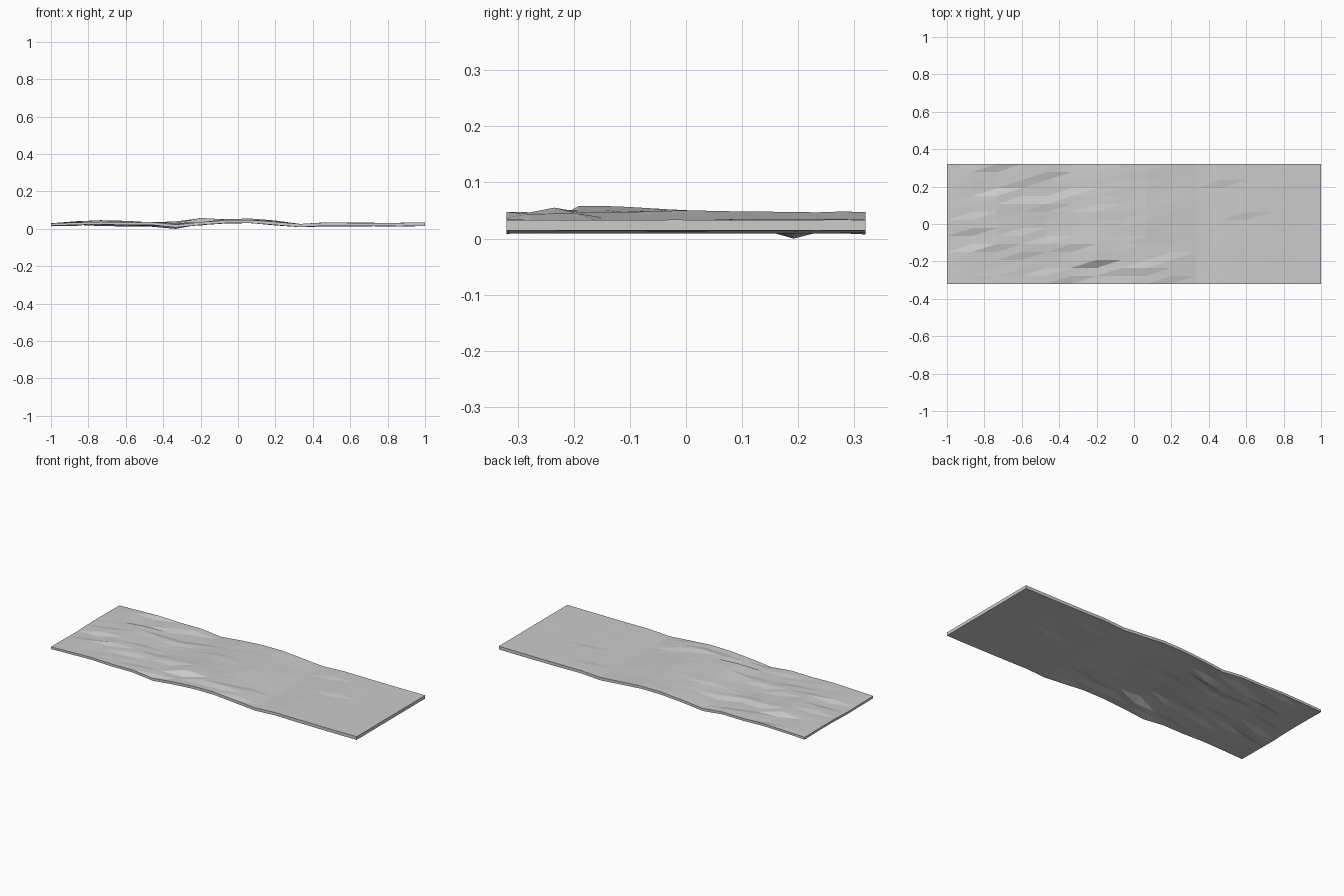
import bpy
import bmesh
import random

cube = bpy.data.objects.get("Cube")
if cube:
    bpy.data.objects.remove(cube, do_unlink=True)

random.seed(4)
N = 15                      # cells along each side
LENGTH, WIDTH = 2.0, 0.64

# Mean height of the upper surface at each station along x
CREST = [0.024, 0.03, 0.034, 0.03, 0.026, 0.026, 0.031, 0.042,
         0.043, 0.033, 0.021, 0.027, 0.027, 0.027, 0.027, 0.028]

# Ridges: (station, row) -> rise or fall across that row
STEPS = {
    (1, 6): 0.011, (4, 13): 0.008, (2, 14): 0.01, (3, 12): 0.007,
    (11, 12): 0.005, (12, 8): 0.005, (2, 4): 0.009, (5, 4): 0.009,
    (3, 3): 0.008, (6, 2): 0.026, (7, 1): 0.008, (8, 1): 0.008,
    (5, 0): 0.01, (9, 0): 0.007, (4, 9): 0.005,
    (2, 11): -0.016, (3, 10): -0.011, (4, 10): -0.01, (6, 9): -0.005,
    (1, 4): -0.009, (4, 5): -0.009, (3, 6): -0.007, (4, 1): -0.007,
    (8, 2): -0.008, (9, 3): -0.006, (5, 11): -0.008, (1, 8): -0.006,
}


def column_heights(i):
    """Running sum of the ridges on one station, levelled from edge to edge."""
    rough = 0.0015 if i < 10 else 0.0003
    heights = [0.0]
    for row in range(N):
        step = STEPS.get((i, row), random.uniform(-rough, rough))
        heights.append(heights[-1] + step)
    drift = heights[-1] / N
    level = [h - drift * j for j, h in enumerate(heights)]
    # ridges ride around the crest height, except the tall one at the middle
    mean = 0 if i == 6 else sum(level) / len(level)
    return [CREST[i] + h - mean for h in level]


bm = bmesh.new()
top, bottom = {}, {}
for i in range(N + 1):
    x = LENGTH * (i / N - 0.5)
    thickness = 0.013 + 0.006 * i / N
    for j, z in enumerate(column_heights(i)):
        y = WIDTH * (j / N - 0.5)
        sag = 0.011 if (i, j) == (5, 12) else 0
        top[i, j] = bm.verts.new((x, y, z))
        bottom[i, j] = bm.verts.new((x, y, z - thickness - sag))

# Upper and lower skins, split along the same diagonal
for i in range(N):
    for j in range(N):
        a, b, c, d = (i, j), (i + 1, j), (i + 1, j + 1), (i, j + 1)
        for tri in ((a, b, c), (a, c, d)):
            bm.faces.new([top[k] for k in tri])
            bm.faces.new([bottom[k] for k in reversed(tri)])

# Rim around the slab
rim = ([(i, 0) for i in range(N)] + [(N, j) for j in range(N)]
       + [(i, N) for i in range(N, 0, -1)] + [(0, j) for j in range(N, 0, -1)])
for p, q in zip(rim, rim[1:] + rim[:1]):
    bm.faces.new((bottom[p], bottom[q], top[q], top[p]))

# Rest the lowest point on the ground
lowest = min(v.co.z for v in bm.verts)
bmesh.ops.translate(bm, verts=bm.verts, vec=(0, 0, -lowest))

mesh = bpy.data.meshes.new("rippled_slab")
bm.to_mesh(mesh)
bm.free()

# Plain grey
grey = bpy.data.materials.new("light_grey")
grey.use_nodes = True
colour = (0.6, 0.6, 0.6, 1)
grey.diffuse_color = colour
grey.node_tree.nodes["Principled BSDF"].inputs["Base Color"].default_value = colour
mesh.materials.append(grey)

slab = bpy.data.objects.new("rippled_slab", mesh)
bpy.context.scene.collection.objects.link(slab)
